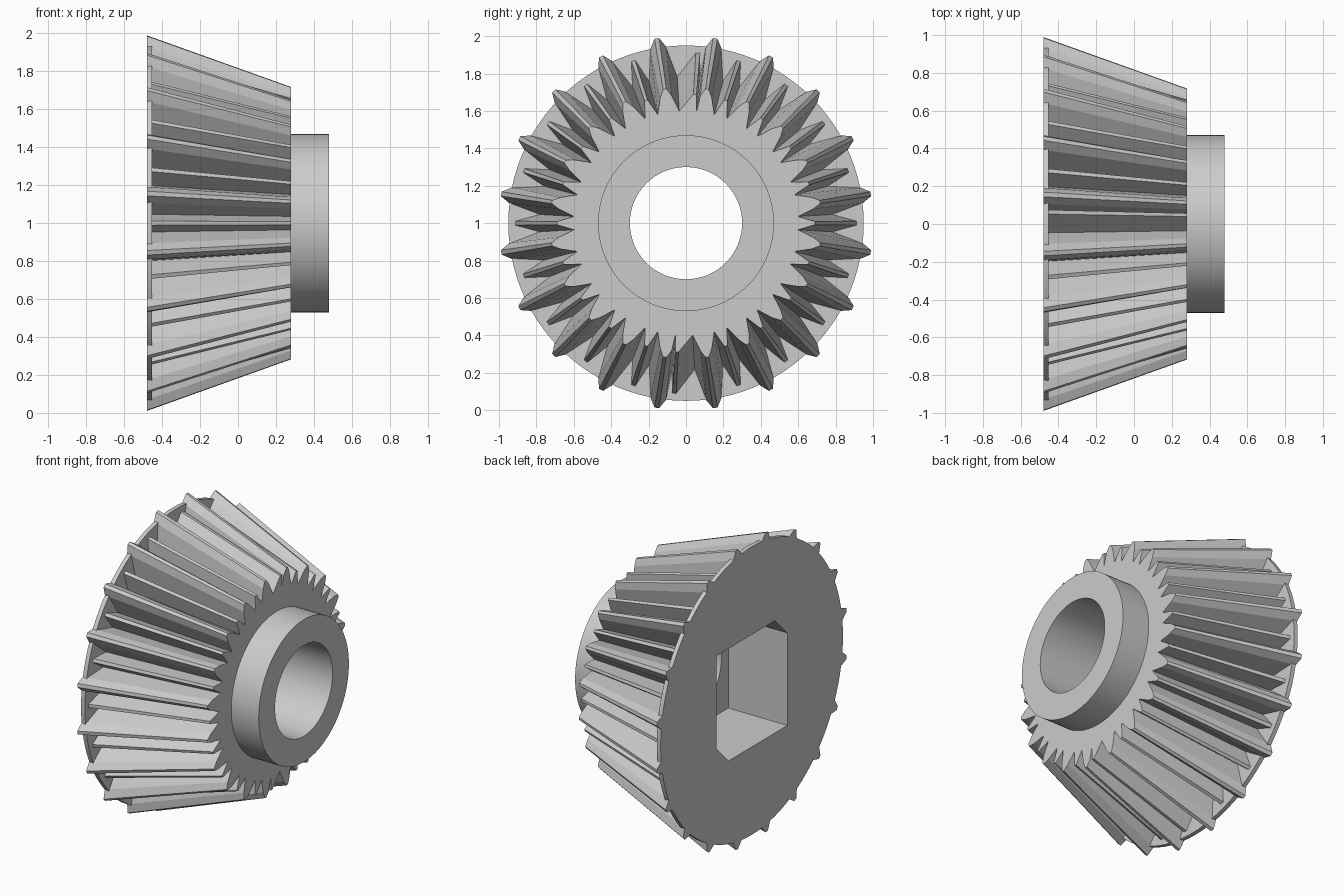
import bpy, math

cube = bpy.data.objects.get("Cube")
if cube:
    bpy.data.objects.remove(cube, do_unlink=True)

BACK, FRONT, HUB_END = -0.48, 0.28, 0.48
CENTRE_Z = 1.0
TEETH = 20

steel = bpy.data.materials.new("plain_grey")
steel.use_nodes = True
grey = (0.6, 0.6, 0.6, 1)
steel.diffuse_color = grey
steel.node_tree.nodes["Principled BSDF"].inputs["Base Color"].default_value = grey


def loft(name, x0, outline0, x1, outline1):
    """Closed solid along x between two matching (y, z) outlines."""
    n = len(outline0)
    verts = [(x0, y, z + CENTRE_Z) for y, z in outline0]
    verts += [(x1, y, z + CENTRE_Z) for y, z in outline1]
    faces = [(i, (i + 1) % n, n + (i + 1) % n, n + i) for i in range(n)]
    faces += [tuple(reversed(range(n))), tuple(range(n, 2 * n))]
    mesh = bpy.data.meshes.new(name)
    mesh.from_pydata(verts, [], faces)
    mesh.materials.append(steel)
    obj = bpy.data.objects.new(name, mesh)
    bpy.context.collection.objects.link(obj)
    return obj


def polar(points):
    return [(r * math.cos(a), r * math.sin(a)) for a, r in points]


def disc(name, x0, x1, radius, sides=96):
    ring = polar([(math.tau * i / sides, radius) for i in range(sides)])
    return loft(name, x0, ring, x1, ring)


def tooth_outline(tip, shoulder, root, minor_tip):
    """Tall teeth alternating with low ridges in the gaps between them."""
    points = []
    for k in range(TEETH):
        tall = 360 * (k + 0.5) / TEETH
        low = 360 * (k + 1) / TEETH
        # the top and bottom ridges sit off the middle of their gaps
        if k + 1 in (TEETH // 4, 3 * TEETH // 4):
            low -= 4
        shape = [(-5.6, root), (-2.6, shoulder), (-0.7, tip),
                 (0.7, tip), (2.6, shoulder)]
        points += [(math.radians(tall + d), r) for d, r in shape]
        points.append((math.radians(min(tall + 5.6, low - 1.4)), root))
        points += [(math.radians(low + d), minor_tip) for d in (-0.7, 0.7)]
    return polar(points)


def combine(target, tool, operation):
    mod = target.modifiers.new(operation, 'BOOLEAN')
    mod.operation, mod.solver, mod.object = operation, 'EXACT', tool
    bpy.context.view_layer.objects.active = target
    bpy.ops.object.modifier_apply(modifier=mod.name)
    bpy.data.objects.remove(tool, do_unlink=True)


# Tapered toothed body
gear = loft("bevel_gear",
            BACK, tooth_outline(1.0, 0.95, 0.79, 0.92),
            FRONT, tooth_outline(0.725, 0.685, 0.60, 0.69))

# Back plate and front hub
combine(gear, disc("back_plate", BACK, BACK + 0.028, 0.95), 'UNION')
combine(gear, disc("hub", 0.0, HUB_END, 0.47), 'UNION')

# Round bore through the hub
combine(gear, disc("round_bore", -0.7, 0.7, 0.30, 64), 'DIFFERENCE')

# Square socket in the back with two opposite corners cut off
h, c = 0.37, 0.24
socket = [(h, h), (-c, h), (-h, c), (-h, -h), (c, -h), (h, -c)]
combine(gear, loft("socket", -0.7, socket, -0.05, socket), 'DIFFERENCE')

# Smooth round walls, crisp teeth
bpy.ops.object.select_all(action='DESELECT')
gear.select_set(True)
bpy.context.view_layer.objects.active = gear
bpy.ops.object.shade_smooth_by_angle(angle=math.radians(15))
